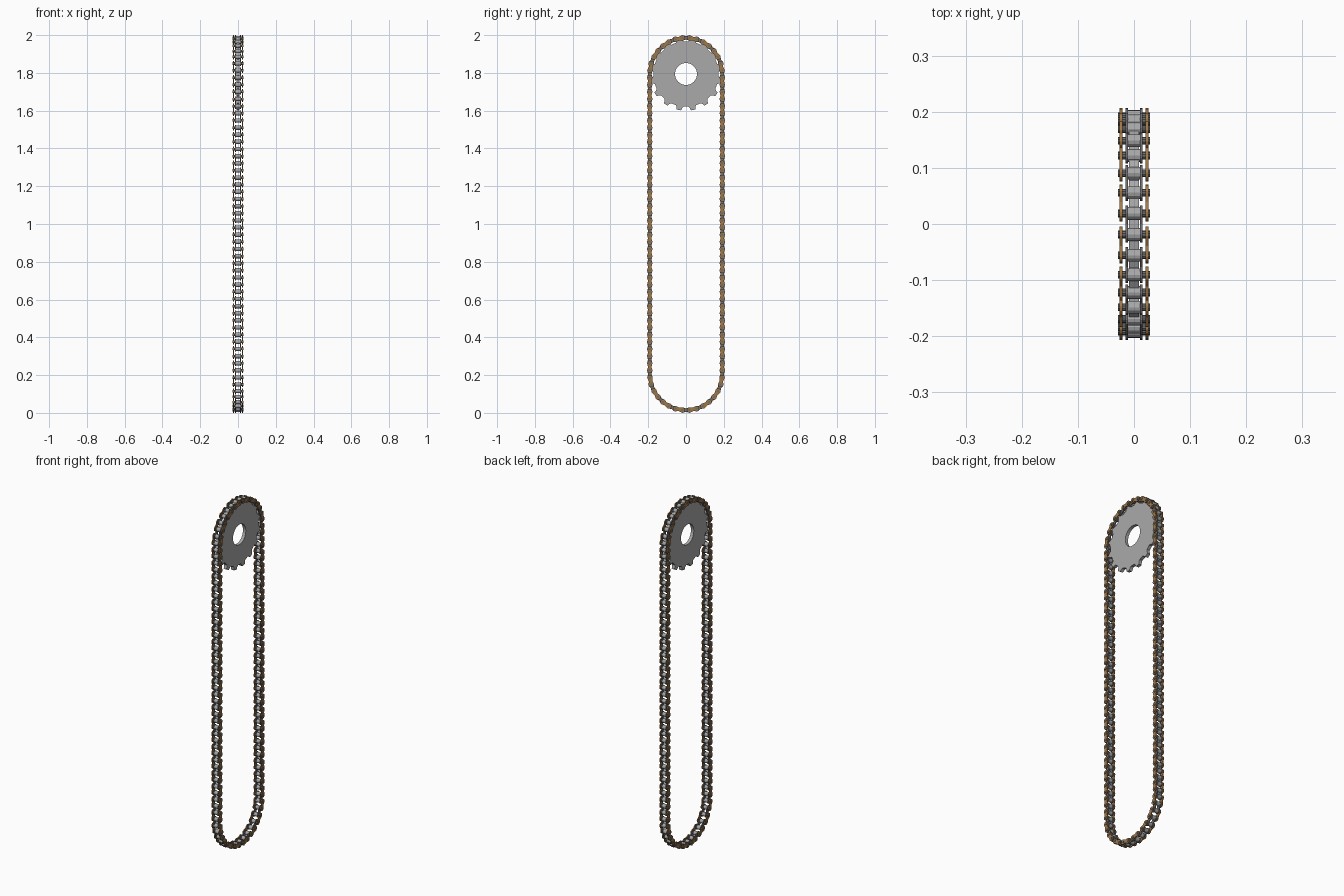
import bpy, bmesh, math
from mathutils import Matrix, Vector

if "Cube" in bpy.data.objects:
    bpy.data.objects.remove(bpy.data.objects["Cube"])

def material(name, rgb):
    m = bpy.data.materials.new(name)
    m.diffuse_color = (*rgb, 1)
    m.use_nodes = True
    m.node_tree.nodes["Principled BSDF"].inputs["Base Color"].default_value = m.diffuse_color
    return m

STEEL = material("light_steel", (0.40, 0.40, 0.40))
DARK = material("dark_steel", (0.16, 0.16, 0.17))
BRONZE = material("bronze", (0.36, 0.19, 0.06))

R, TOP, BOTTOM, N = 0.192, 1.794, 0.206, 32
STRAIGHT = 42

def add_object(name, bm, mat):
    bmesh.ops.recalc_face_normals(bm, faces=bm.faces)
    me = bpy.data.meshes.new(name)
    bm.to_mesh(me)
    bm.free()
    me.materials.append(mat)
    ob = bpy.data.objects.new(name, me)
    bpy.context.collection.objects.link(ob)
    return ob

def prism(bm, pts, x0, x1):
    """Extrude a y,z outline from x0 to x1."""
    a = [bm.verts.new((x0, y, z)) for y, z in pts]
    b = [bm.verts.new((x1, y, z)) for y, z in pts]
    bm.faces.new(a)
    bm.faces.new(b[::-1])
    for i in range(len(pts)):
        j = (i + 1) % len(pts)
        bm.faces.new((a[i], a[j], b[j], b[i]))

def disc(bm, c, r, x0, x1, n=12):
    prism(bm, [(c[0] + r * math.cos(2 * math.pi * i / n),
                c[1] + r * math.sin(2 * math.pi * i / n)) for i in range(n)], x0, x1)

def plate(bm, p, q, r, waist, x0, x1):
    """Figure-eight link plate between two pin centres."""
    p, q = Vector(p), Vector(q)
    d = (q - p).normalized()
    n = Vector((-d.y, d.x))
    mid = (p + q) / 2
    pts = []
    for c, s in ((q, 1), (p, -1)):
        for k in range(9):
            a = math.radians(-120 + 30 * k)
            pts.append(c + s * r * (d * math.cos(a) + n * math.sin(a)))
        pts.append(mid + s * n * waist)
    prism(bm, [tuple(v) for v in pts], x0, x1)

# pin positions around the loop
pins = []
for k in range(N // 2):
    a = math.pi * (k + 0.5) / (N // 2)
    pins.append((R * math.cos(a), TOP + R * math.sin(a)))
step = (TOP - BOTTOM) / STRAIGHT
for k in range(STRAIGHT):
    pins.append((-R, TOP - step * (k + 0.5)))
for k in range(N // 2):
    a = math.pi + math.pi * (k + 0.5) / (N // 2)
    pins.append((R * math.cos(a), BOTTOM + R * math.sin(a)))
for k in range(STRAIGHT):
    pins.append((R, BOTTOM + step * (k + 0.5)))

rollers, pin_bm, inner, outer = (bmesh.new() for _ in range(4))
for i, p in enumerate(pins):
    q = pins[(i + 1) % len(pins)]
    disc(rollers, p, 0.0115, -0.0105, 0.0105)
    disc(pin_bm, p, 0.007, -0.0285, 0.0285, 10)
    for s in (-1, 1):
        if i % 2:
            plate(inner, p, q, 0.0145, 0.009, s * 0.0105, s * 0.0155)
        else:
            plate(outer, p, q, 0.0145, 0.009, s * 0.0205, s * 0.0255)
add_object("chain_rollers", rollers, STEEL)
add_object("chain_pins", pin_bm, DARK)
add_object("inner_link_plates", inner, DARK)
add_object("outer_link_plates", outer, BRONZE)

# sprocket: 16 teeth, each valley holds two rollers
bm = bmesh.new()
T = 16
outline = [(-0.5, .173), (-0.32, .173), (-0.24, .178), (-0.15, .194),
           (0.15, .194), (0.24, .178), (0.32, .173)]
ring = []
for t in range(T):
    for f, r in outline:
        a = 2 * math.pi * (t + 0.5 + f) / T
        ring.append((a, r))
rows = []
for x, hole in ((-0.009, 0), (0.009, 0), (0.009, 1), (-0.009, 1)):
    rows.append([bm.verts.new((x, (0.058 if hole else r) * math.cos(a),
                               TOP + (0.058 if hole else r) * math.sin(a))) for a, r in ring])
for k in range(4):
    A, B = rows[k], rows[(k + 1) % 4]
    for i in range(len(ring)):
        j = (i + 1) % len(ring)
        bm.faces.new((A[i], A[j], B[j], B[i]))
add_object("sprocket", bm, STEEL)
